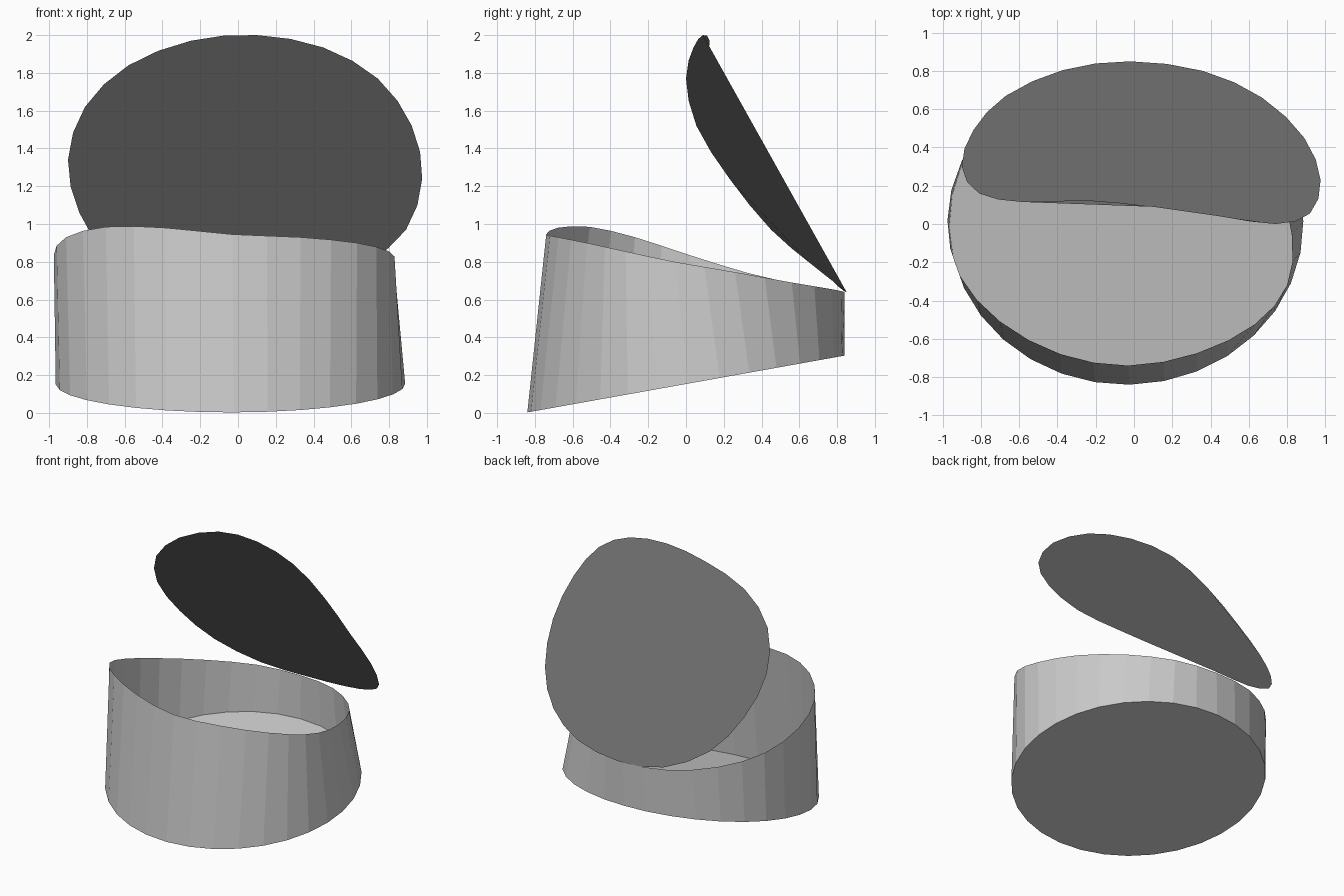
import bpy
import bmesh
import math
from mathutils import Vector

if "Cube" in bpy.data.objects:
    bpy.data.objects.remove(bpy.data.objects["Cube"])

SIDES = 32


def material(name, value):
    m = bpy.data.materials.new(name)
    m.diffuse_color = (value, value, value, 1)
    m.use_nodes = True
    m.node_tree.nodes["Principled BSDF"].inputs["Base Color"].default_value = m.diffuse_color
    return m


def closed_loop(points):
    """Double a closed ring of control points with Catmull-Rom midpoints."""
    p = [Vector(q) for q in points]
    n = len(p)
    ring = []
    for i in range(n):
        a, b, c, d = p[i - 1], p[i], p[(i + 1) % n], p[(i + 2) % n]
        ring += [b, (9 * (b + c) - a - d) / 16]
    return ring


def make_object(name, bm, mat):
    mesh = bpy.data.meshes.new(name)
    bm.to_mesh(mesh)
    bm.free()
    mesh.materials.append(mat)
    obj = bpy.data.objects.new(name, mesh)
    bpy.context.collection.objects.link(obj)
    return obj


light_grey = material("light_grey", 0.6)
dark_grey = material("dark_grey", 0.17)

# Tilted oval base ring
base_ring = []
for i in range(SIDES):
    t = math.radians(1) + math.tau * i / SIDES
    y = -0.84 * math.cos(t)
    base_ring.append(Vector((-0.04 + 0.925 * math.sin(t), y, 0.153 + 0.179 * y)))

# Wavy rim ring, counter-clockwise from the front
rim_ring = closed_loop([
    (-0.03, -0.74, 0.945), (0.33, -0.675, 0.93), (0.63, -0.525, 0.90), (0.80, -0.32, 0.855),
    (0.825, -0.06, 0.80), (0.74, 0.26, 0.745), (0.55, 0.56, 0.69), (0.27, 0.77, 0.655),
    (-0.05, 0.84, 0.64), (-0.39, 0.79, 0.65), (-0.69, 0.60, 0.68), (-0.90, 0.33, 0.74),
    (-0.975, 0.02, 0.835), (-0.91, -0.27, 0.93), (-0.70, -0.51, 0.985), (-0.385, -0.68, 0.98)])

# Open container: thin wall and floor
bm = bmesh.new()
low = [bm.verts.new(p) for p in base_ring]
high = [bm.verts.new(p) for p in rim_ring]
bm.faces.new(low[::-1])
for i in range(SIDES):
    j = (i + 1) % SIDES
    bm.faces.new((low[i], low[j], high[j], high[i]))
make_object("container", bm, light_grey)

# Raised saddle-shaped lid, hinged at the back of the rim
lid_ring = closed_loop([
    (0.10, 0.09, 2.0), (0.45, 0.04, 1.935), (0.74, 0.0, 1.77), (0.92, 0.055, 1.52),
    (0.975, 0.23, 1.24), (0.89, 0.45, 0.97), (0.67, 0.66, 0.79), (0.36, 0.80, 0.68),
    (-0.02, 0.85, 0.64), (-0.37, 0.805, 0.67), (-0.67, 0.67, 0.82), (-0.84, 0.49, 1.06),
    (-0.90, 0.30, 1.34), (-0.81, 0.16, 1.62), (-0.58, 0.115, 1.84), (-0.25, 0.125, 1.97)])
bm = bmesh.new()
bm.faces.new([bm.verts.new(p) for p in reversed(lid_ring)])
make_object("lid", bm, dark_grey)
